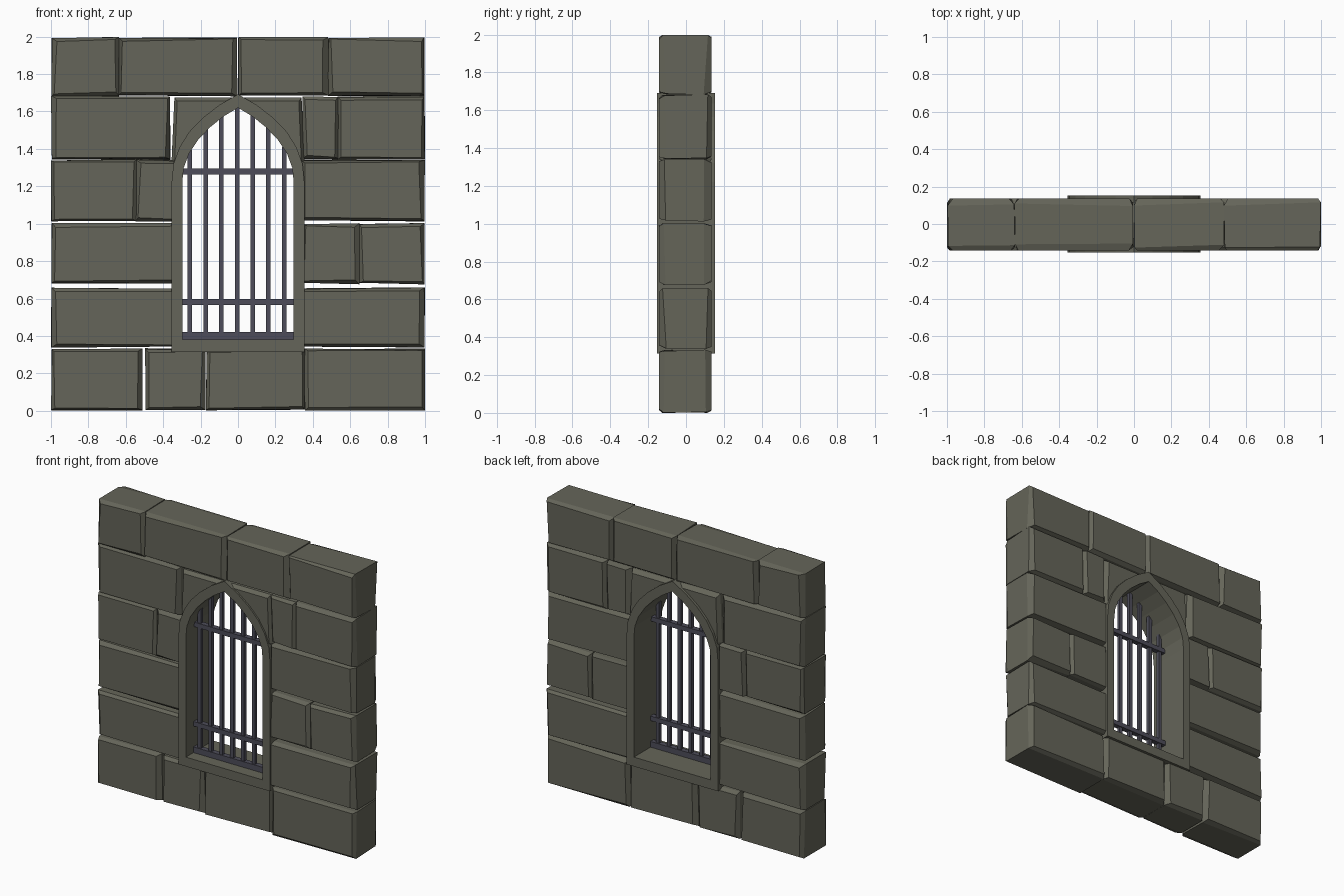
import bpy, bmesh, random

if "Cube" in bpy.data.objects:
    bpy.data.objects.remove(bpy.data.objects["Cube"])
random.seed(7)


def material(name, rgb):
    m = bpy.data.materials.new(name)
    m.use_nodes = True
    m.diffuse_color = (*rgb, 1)
    m.node_tree.nodes["Principled BSDF"].inputs["Base Color"].default_value = (*rgb, 1)
    return m


STONE = material("grey stone", (0.13, 0.13, 0.1))
IRON = material("dark iron", (0.075, 0.073, 0.1))


def finish(name, bm, mat):
    bmesh.ops.recalc_face_normals(bm, faces=bm.faces)
    mesh = bpy.data.meshes.new(name)
    bm.to_mesh(mesh)
    bm.free()
    mesh.materials.append(mat)
    ob = bpy.data.objects.new(name, mesh)
    bpy.context.collection.objects.link(ob)
    return ob


def loft(name, rings, mat):
    """Skin a stack of rings and cap both ends."""
    bm = bmesh.new()
    rows = [[bm.verts.new(p) for p in ring] for ring in rings]
    n = len(rows[0])
    for a, b in zip(rows, rows[1:]):
        for i in range(n):
            j = (i + 1) % n
            bm.faces.new((a[i], a[j], b[j], b[i]))
    bm.faces.new(rows[0])
    bm.faces.new(rows[-1])
    return finish(name, bm, mat)


def stone(name, x0, x1, z0, z1):
    """Rough block: chamfered front and back with slightly uneven corners."""
    rand = random.uniform
    corners = [(x0, z0, 1, 1), (x1, z0, -1, 1), (x1, z1, -1, -1), (x0, z1, 1, -1)]
    rings = []
    for y, inset in ((-0.142, True), (-0.115, False), (0.105, False), (0.136, True)):
        ring = []
        for x, z, sx, sz in corners:
            dx, dz = (rand(0.014, 0.034), rand(0.012, 0.026)) if inset else (rand(0, 0.006), rand(0, 0.01))
            dy = 0 if inset else rand(-0.012, 0.012)
            ring.append((x + sx * dx, y + dy, z + sz * dz))
        rings.append(ring)
    return loft(name, rings, STONE)


# Wall courses: bottom, top and the x spans of the blocks
courses = [
    (0, 0.335, [(-1, -0.51), (-0.5, -0.172), (-0.172, 0.36), (0.355, 1)]),
    (0.335, 0.66, [(-1, -0.33), (0.33, 1)]),
    (0.675, 1.005, [(-1, -0.33), (0.33, 0.65), (0.645, 1)]),
    (1.01, 1.345, [(-1, -0.54), (-0.55, -0.33), (0.33, 1)]),
    (1.34, 1.685, [(-1, -0.36), (0.34, 0.54), (0.53, 1)]),
    (1.68, 2, [(-1, -0.635), (-0.64, -0.002), (-0.002, 0.485), (0.48, 1)]),
]
for c, (z0, z1, spans) in enumerate(courses):
    for s, (x0, x1) in enumerate(spans):
        stone(f"wall_stone_{c + 1}_{s + 1}", x0, x1, z0, z1)

# Pointed window surround, right half profiles from springing to apex
inner_arc = [(0.298, 1.22), (0.29, 1.3), (0.262, 1.375), (0.212, 1.45), (0.15, 1.515), (0.08, 1.572)]
outer_arc = [(0.355, 1.22), (0.345, 1.32), (0.312, 1.41), (0.262, 1.49), (0.19, 1.565), (0.1, 1.635)]


def arch(arc, bottom, apex):
    half = [(arc[0][0], bottom)] + arc
    return half + [(0, apex)] + [(-x, z) for x, z in reversed(half)]


inner = arch(inner_arc, 0.38, 1.62)
outer = arch(outer_arc, 0.315, 1.692)
bm = bmesh.new()
loops = [[bm.verts.new((x, y, z)) for x, z in pts]
         for pts, y in ((inner, -0.152), (outer, -0.152), (outer, 0.152), (inner, 0.152))]
for k in range(4):
    a, b = loops[k], loops[(k + 1) % 4]
    for i in range(len(a)):
        j = (i + 1) % len(a)
        bm.faces.new((a[i], a[j], b[j], b[i]))
finish("window_surround", bm, STONE)

# Stones filling the corners above the arch
for side, name in ((-1, "arch_corner_stone_right"), (1, "arch_corner_stone_left")):
    shape = [(side * (x - 0.01), z - 0.01) for x, z in outer_arc[1:]]
    shape += [(0, 1.675), (side * 0.34, 1.675), (side * 0.355, 1.34)]
    edge = [(side * (x - 0.01), z - 0.01) for x, z in outer_arc[1:]]
    edge += [(0, 1.655), (side * 0.325, 1.655), (side * 0.338, 1.345)]
    loft(name, [[(x, y, z) for x, z in pts] for pts, y in
                ((edge, -0.14), (shape, -0.115), (shape, 0.105), (edge, 0.134))], STONE)


def box(name, x0, x1, y, depth, z0, z1):
    ring = [(x0, z0), (x1, z0), (x1, z1), (x0, z1)]
    loft(name, [[(x, y + d, z) for x, z in ring] for d in (-depth / 2, depth / 2)], IRON)


# Iron grille
BAR_Y = -0.05
for i in range(7):
    x = -0.257 + i * 0.084
    arc = sorted(inner_arc + [(0, 1.62)])
    for (xa, za), (xb, zb) in zip(arc, arc[1:]):
        if xa <= abs(x) <= xb:
            top = za + (zb - za) * (abs(x) - xa) / (xb - xa)
    box(f"grille_upright_{i + 1}", x - 0.012, x + 0.012, BAR_Y, 0.024, 0.4, top + 0.012)
box("grille_upper_crossbar", -0.298, 0.298, BAR_Y, 0.036, 1.264, 1.296)
box("grille_lower_crossbar", -0.298, 0.298, BAR_Y, 0.036, 0.566, 0.598)
box("grille_base", -0.298, 0.298, BAR_Y, 0.036, 0.375, 0.42)
